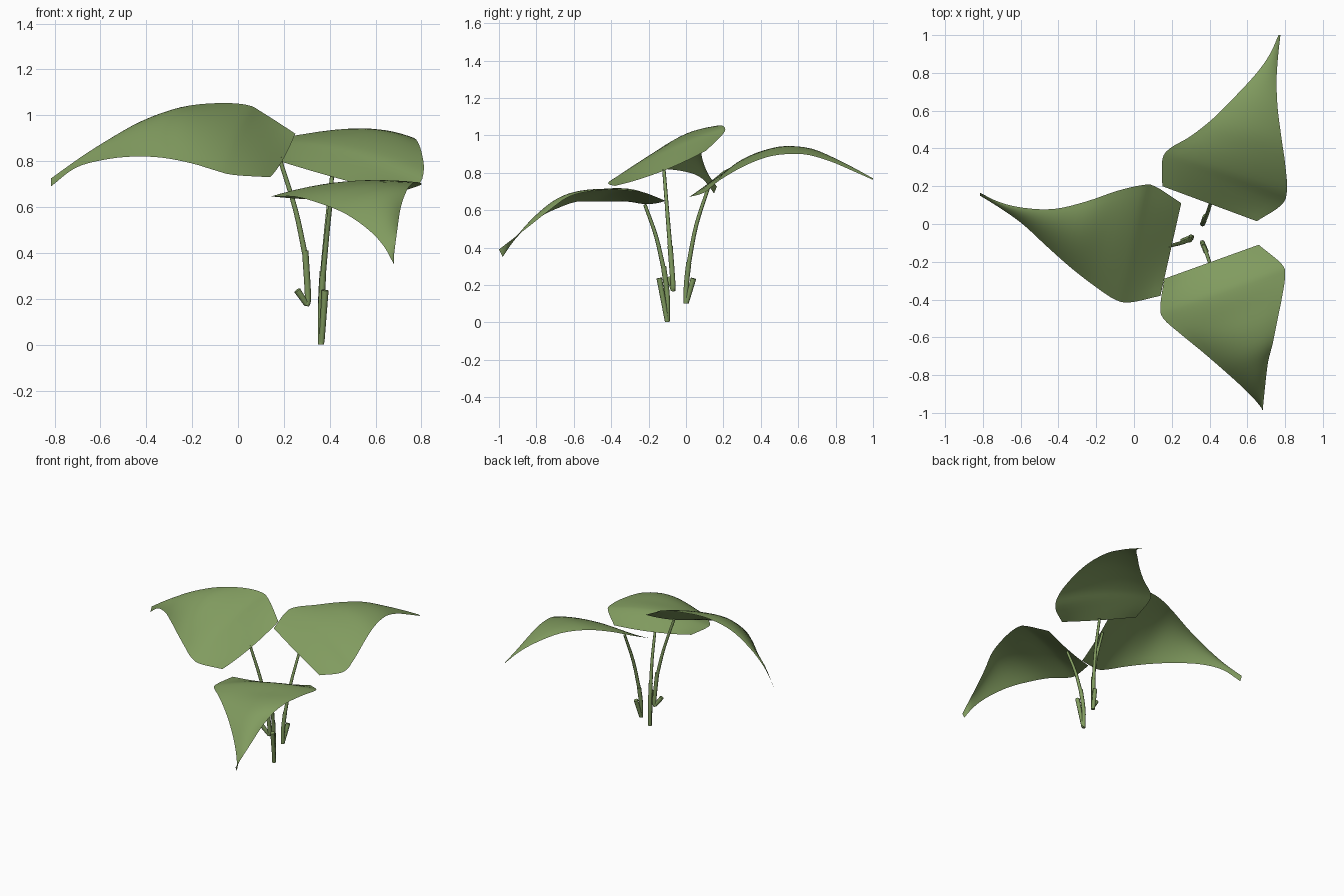
import bpy, bmesh, math
from mathutils import Vector

leaf_green = bpy.data.materials.new("leaf_green")
leaf_green.diffuse_color = (0.22, 0.33, 0.115, 1)


def smooth_path(pts, steps):
    """Catmull-Rom curve through vectors of any size."""
    pts = [Vector(p) for p in pts]
    ext = [2 * pts[0] - pts[1]] + pts + [2 * pts[-1] - pts[-2]]
    out = []
    for i in range(1, len(ext) - 2):
        a, b, c, d = ext[i - 1:i + 3]
        for s in range(steps):
            t = s / steps
            out.append(0.5 * (2 * b + (c - a) * t + (2 * a - 5 * b + 4 * c - d) * t ** 2
                              + (3 * b - a - 3 * c + d) * t ** 3))
    return out + [pts[-1]]


def finish(name, bm, angle):
    me = bpy.data.meshes.new(name)
    bm.to_mesh(me)
    bm.free()
    ob = bpy.data.objects.new(name, me)
    bpy.context.collection.objects.link(ob)
    me.materials.append(leaf_green)
    bpy.ops.object.select_all(action='DESELECT')
    ob.select_set(True)
    bpy.context.view_layer.objects.active = ob
    bpy.ops.object.shade_smooth_by_angle(angle=math.radians(angle))


def leaf(name, rows, across=12):
    """Thin blade lofted between two edges; each row is edge, edge, arch height."""
    left = smooth_path([r[0:3] for r in rows], 4)
    right = smooth_path([r[3:6] for r in rows], 4)
    arch = smooth_path([(r[6], 0, 0) for r in rows], 4)
    bm = bmesh.new()
    grid = []
    for a, b, h in zip(left, right, arch):
        row = []
        for j in range(across + 1):
            t = j / across
            row.append(bm.verts.new(a.lerp(b, t) + Vector((0, 0, h.x * 4 * t * (1 - t)))))
        grid.append(row)
    for r0, r1 in zip(grid, grid[1:]):
        for j in range(across):
            bm.faces.new((r0[j], r0[j + 1], r1[j + 1], r1[j]))
    bm.normal_update()
    if sum(f.normal.z for f in bm.faces) < 0:
        bmesh.ops.reverse_faces(bm, faces=bm.faces[:])
    finish(name, bm, 80)


def tube(name, pts, r0, r1, sides=8, steps=4):
    """Tapered capped tube along a smooth path."""
    path = smooth_path(pts, steps)
    bm = bmesh.new()
    rings = []
    for i, p in enumerate(path):
        d = path[min(i + 1, len(path) - 1)] - path[max(i - 1, 0)]
        u = d.cross(Vector((0, 1, 0))).normalized()
        v = d.cross(u).normalized()
        r = r0 + (r1 - r0) * i / (len(path) - 1)
        rings.append([bm.verts.new(p + r * (u * math.cos(k * math.tau / sides)
                                            + v * math.sin(k * math.tau / sides)))
                      for k in range(sides)])
    for a, b in zip(rings, rings[1:]):
        for k in range(sides):
            n = (k + 1) % sides
            bm.faces.new((a[k], a[n], b[n], b[k]))
    bm.faces.new(rings[0])
    bm.faces.new(rings[-1])
    bmesh.ops.recalc_face_normals(bm, faces=bm.faces[:])
    finish(name, bm, 50)


# Leaf blades, from base to tip
leaf("left_leaf", [
    (0.25, 0.11, 0.92, 0.14, -0.38, 0.73, -0.02),
    (0.11, 0.20, 1.01, -0.02, -0.415, 0.74, 0.02),
    (0.04, 0.205, 1.045, -0.10, -0.40, 0.76, 0.03),
    (-0.09, 0.175, 1.053, -0.20, -0.335, 0.79, 0.04),
    (-0.25, 0.12, 1.035, -0.33, -0.235, 0.815, 0.05),
    (-0.42, 0.08, 0.975, -0.46, -0.12, 0.82, 0.035),
    (-0.58, 0.085, 0.885, -0.59, 0.0, 0.805, 0.02),
    (-0.71, 0.115, 0.80, -0.71, 0.085, 0.77, 0.01),
    (-0.815, 0.165, 0.725, -0.815, 0.15, 0.69, 0)])
leaf("back_leaf", [
    (0.15, 0.20, 0.81, 0.65, 0.015, 0.67, -0.005),
    (0.15, 0.34, 0.875, 0.78, 0.10, 0.695, 0.03),
    (0.19, 0.40, 0.90, 0.81, 0.18, 0.76, 0.035),
    (0.30, 0.465, 0.92, 0.80, 0.32, 0.84, 0.03),
    (0.42, 0.56, 0.935, 0.78, 0.46, 0.89, 0.025),
    (0.54, 0.68, 0.925, 0.76, 0.62, 0.90, 0.015),
    (0.65, 0.80, 0.875, 0.755, 0.76, 0.865, 0.01),
    (0.72, 0.90, 0.825, 0.762, 0.88, 0.815, 0.005),
    (0.765, 1.0, 0.77, 0.775, 1.0, 0.762, 0)])
leaf("front_leaf", [
    (0.16, -0.29, 0.645, 0.66, -0.11, 0.65, -0.015),
    (0.14, -0.43, 0.645, 0.78, -0.21, 0.69, 0.03),
    (0.155, -0.50, 0.645, 0.80, -0.27, 0.70, 0.04),
    (0.25, -0.585, 0.645, 0.785, -0.38, 0.708, 0.03),
    (0.36, -0.675, 0.615, 0.757, -0.52, 0.70, 0.035),
    (0.47, -0.77, 0.57, 0.735, -0.63, 0.67, 0.035),
    (0.57, -0.86, 0.50, 0.71, -0.73, 0.60, 0.03),
    (0.635, -0.925, 0.43, 0.695, -0.85, 0.505, 0.015),
    (0.68, -0.98, 0.35, 0.68, -1.0, 0.39, 0)])

# Stalks: thick sheath below, thin stem above, short side shoot at the foot
stalks = {
    "left": ([(0.297, -0.07, 0.17), (0.305, -0.07, 0.21), (0.293, -0.085, 0.41)],
             [(0.295, -0.083, 0.38), (0.25, -0.10, 0.59), (0.18, -0.118, 0.815)],
             [(0.30, -0.07, 0.175), (0.258, -0.09, 0.237)]),
    "back": ([(0.363, 0.0, 0.10), (0.363, 0.002, 0.20), (0.37, 0.015, 0.32)],
             [(0.369, 0.012, 0.30), (0.388, 0.055, 0.52), (0.41, 0.125, 0.735)],
             [(0.363, 0.003, 0.105), (0.378, 0.04, 0.235)]),
    "front": ([(0.362, -0.10, 0.001), (0.362, -0.10, 0.14), (0.37, -0.12, 0.30)],
              [(0.369, -0.118, 0.28), (0.386, -0.16, 0.46), (0.405, -0.22, 0.63)],
              [(0.365, -0.102, 0.01), (0.38, -0.143, 0.237)]),
}
for side, (sheath, stem, shoot) in stalks.items():
    tube(side + "_sheath", sheath, 0.013, 0.014)
    tube(side + "_stem", stem, 0.012, 0.009)
    tube(side + "_shoot", shoot, 0.012, 0.015)
